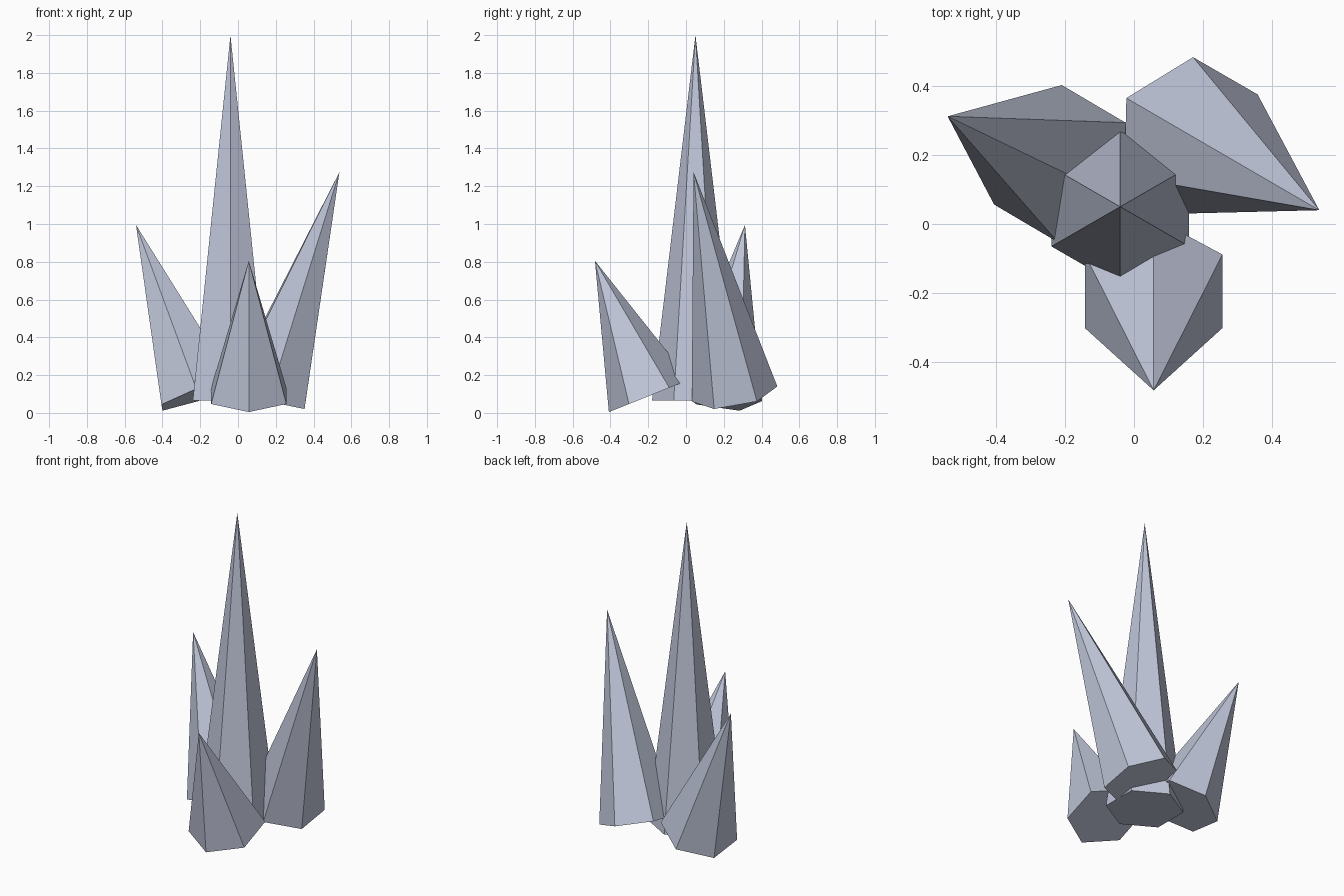
import bpy
import bmesh
from math import sin, cos, tau
from mathutils import Vector

cube = bpy.data.objects.get("Cube")
if cube:
    bpy.data.objects.remove(cube, do_unlink=True)

# Single pale blue crystal colour
colour = (0.53, 0.57, 0.70, 1.0)
crystal = bpy.data.materials.new("pale_blue_crystal")
crystal.use_nodes = True
crystal.diffuse_color = colour
shader = next(n for n in crystal.node_tree.nodes if n.type == 'BSDF_PRINCIPLED')
shader.inputs["Base Color"].default_value = colour

SIDES, RADIUS = 6, 0.23


def make_spike(name, base, tip):
    """Six-sided pointed shard, tilted so its axis runs from base centre to tip."""
    base, tip = Vector(base), Vector(tip)
    axis = tip - base
    bm = bmesh.new()
    ring = [bm.verts.new((RADIUS * sin(tau * i / SIDES), RADIUS * cos(tau * i / SIDES), 0))
            for i in range(SIDES)]
    apex = bm.verts.new((0, 0, axis.length))
    bm.faces.new(ring)
    for i in range(SIDES):
        bm.faces.new((ring[i], ring[(i + 1) % SIDES], apex))
    bmesh.ops.recalc_face_normals(bm, faces=bm.faces[:])
    mesh = bpy.data.meshes.new(name)
    bm.to_mesh(mesh)
    bm.free()
    mesh.materials.append(crystal)
    obj = bpy.data.objects.new(name, mesh)
    obj.location = base
    obj.rotation_mode = 'QUATERNION'
    obj.rotation_quaternion = Vector((0, 0, 1)).rotation_difference(axis)
    bpy.context.collection.objects.link(obj)
    return obj


# Tall upright shard with three shorter ones leaning outwards
make_spike("centre_spike", (-0.04, 0.05, 0.065), (-0.04, 0.05, 2.0))
make_spike("left_spike", (0.165, 0.257, 0.10), (0.537, 0.04, 1.275))
make_spike("right_spike", (-0.215, 0.175, 0.095), (-0.54, 0.312, 0.995))
make_spike("front_spike", (0.057, -0.195, 0.09), (0.057, -0.482, 0.805))
